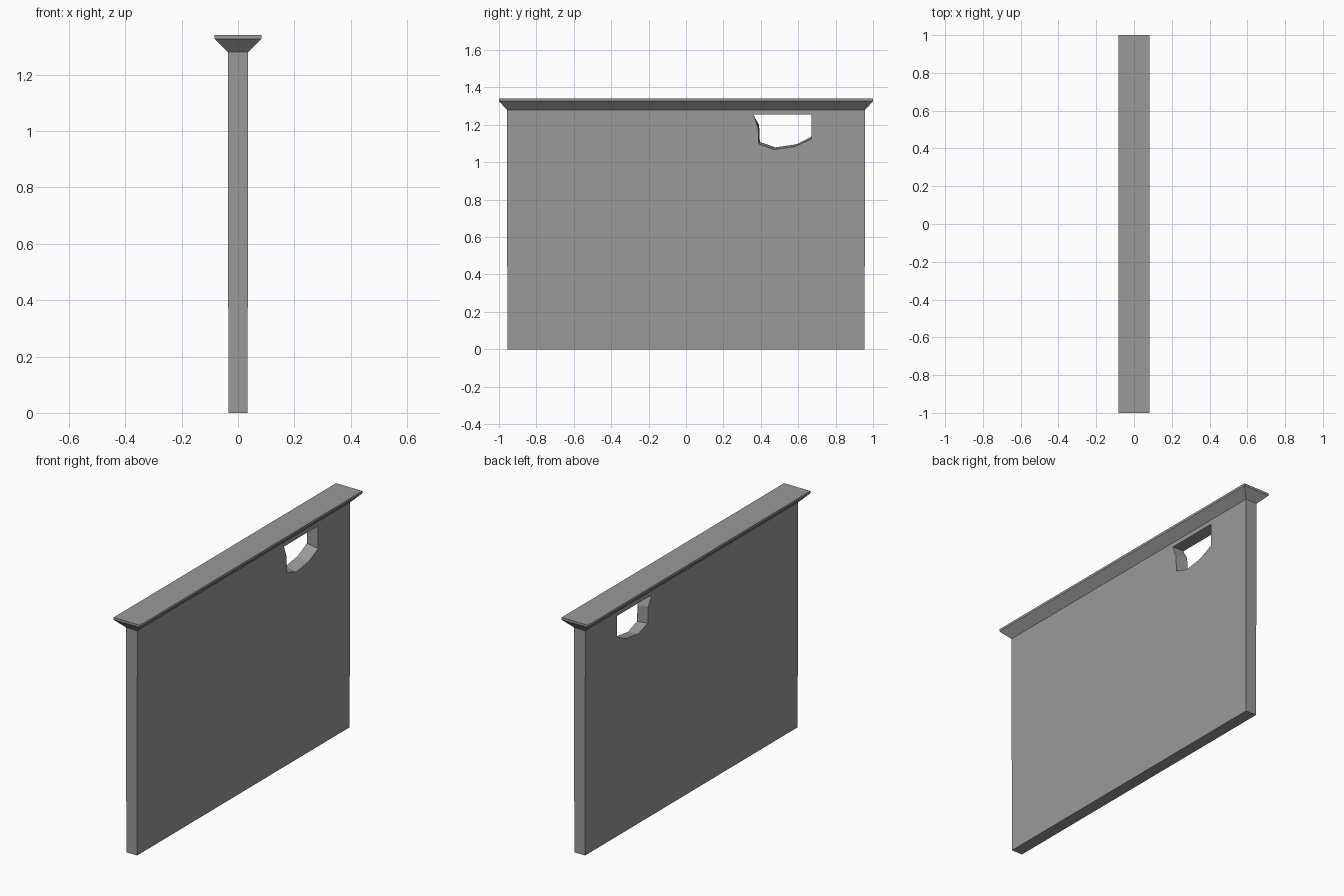
import bpy
import bmesh

if "Cube" in bpy.data.objects:
    bpy.data.objects.remove(bpy.data.objects["Cube"], do_unlink=True)

stone = bpy.data.materials.new("grey stone")
stone.use_nodes = True
grey = (0.32, 0.32, 0.32, 1)
stone.diffuse_color = grey
stone.node_tree.nodes["Principled BSDF"].inputs["Base Color"].default_value = grey


def loft(name, rings):
    """Join equal-sized rings of points into a closed solid."""
    bm = bmesh.new()
    loops = [[bm.verts.new(p) for p in ring] for ring in rings]
    for a, b in zip(loops, loops[1:]):
        for i in range(len(a)):
            j = (i + 1) % len(a)
            bm.faces.new((a[i], a[j], b[j], b[i]))
    bm.faces.new(loops[0])
    bm.faces.new(loops[-1])
    bmesh.ops.recalc_face_normals(bm, faces=bm.faces)
    mesh = bpy.data.meshes.new(name)
    bm.to_mesh(mesh)
    bm.free()
    mesh.materials.append(stone)
    obj = bpy.data.objects.new(name, mesh)
    bpy.context.collection.objects.link(obj)
    return obj


def rectangle(x, y, z):
    return [(-x, -y, z), (x, -y, z), (x, y, z), (-x, y, z)]


# Wall slab and the flared coping with its thin lip
wall = loft("wall", [rectangle(0.034, 0.955, 0), rectangle(0.036, 0.957, 1.28)])
loft("coping", [rectangle(0.036, 0.957, 1.28),
                rectangle(0.083, 1, 1.327),
                rectangle(0.083, 1, 1.34)])

# Broken opening: straight top, ragged floor sloping towards +x
top = [(0.67, 1.255), (0.362, 1.255)]
floor = [(0.388, 1.195), (0.392, 1.103), (0.475, 1.074), (0.585, 1.09), (0.67, 1.131)]


def opening(x):
    return [(x, y, z) for y, z in top] + [(x, y - 0.08 * x, z - 0.16 * x) for y, z in floor[:-1]] + [
        (x, floor[-1][0], floor[-1][1] - 0.16 * x)]


cutter = loft("opening_cutter", [opening(-0.06), opening(0.06)])
cutter.hide_render = True
cut = wall.modifiers.new("opening", "BOOLEAN")
cut.operation = "DIFFERENCE"
cut.solver = "EXACT"
cut.object = cutter
bpy.context.view_layer.objects.active = wall
bpy.ops.object.modifier_apply(modifier=cut.name)
bpy.data.objects.remove(cutter, do_unlink=True)
